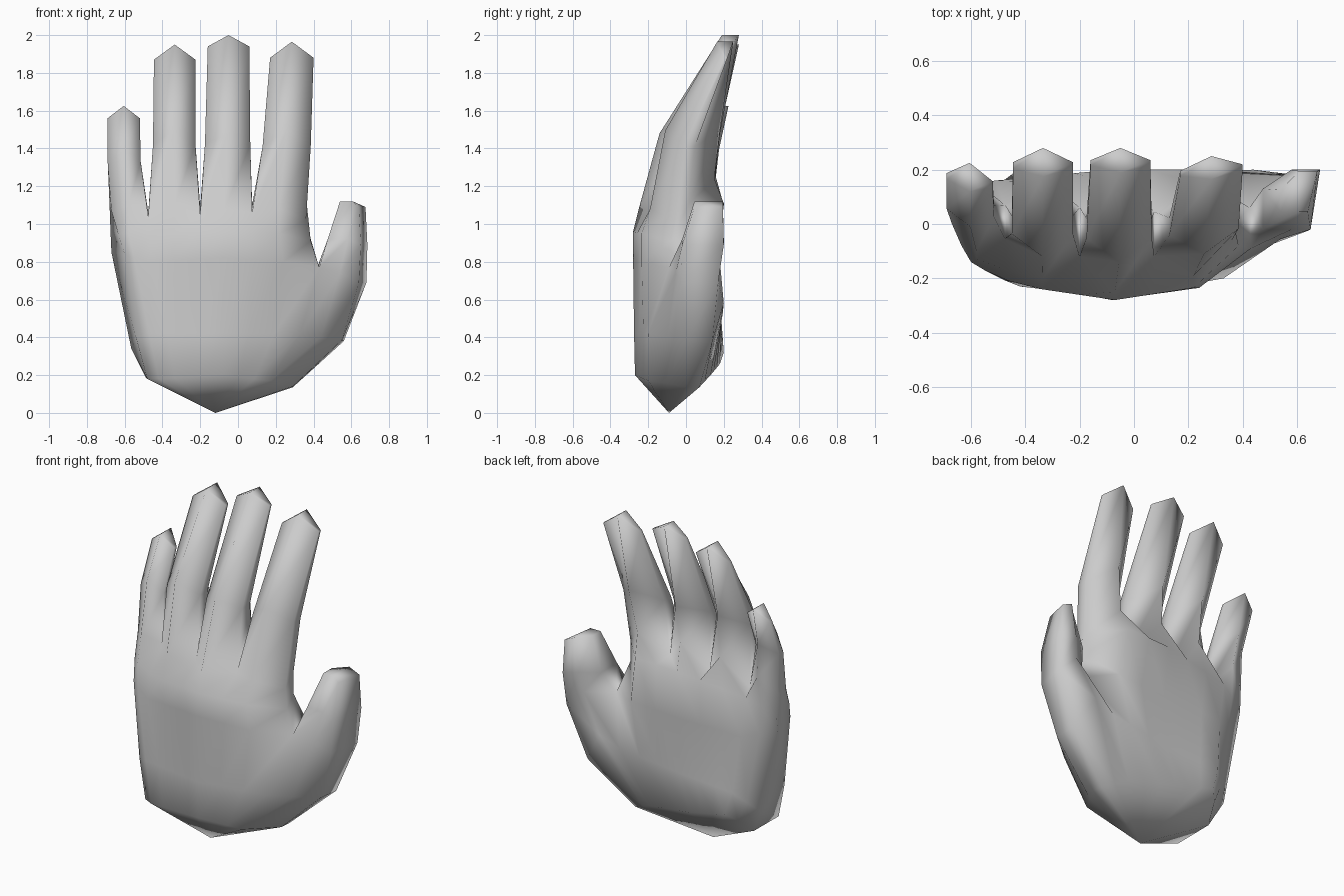
import bpy, bmesh, math
from mathutils import Vector

cube = bpy.data.objects.get("Cube")
if cube:
    bpy.data.objects.remove(cube)

skin = bpy.data.materials.new("plain grey")
skin.use_nodes = True
grey = (0.6, 0.6, 0.6, 1)
skin.diffuse_color = grey
skin.node_tree.nodes["Principled BSDF"].inputs["Base Color"].default_value = grey

bm = bmesh.new()


def row(keys):
    """Make one row of vertices, filling the columns between the given keys."""
    columns = sorted(keys)
    verts = []
    for start, end in zip(columns, columns[1:]):
        a, b = Vector(keys[start]), Vector(keys[end])
        for c in range(start, end):
            verts.append(bm.verts.new(a.lerp(b, (c - start) / (end - start))))
    verts.append(bm.verts.new(keys[columns[-1]]))
    return verts


def bridge(lower, upper, closed=False):
    """Join two rows of vertices with quads."""
    count = min(len(lower), len(upper))
    for i in range(count if closed else count - 1):
        j = (i + 1) % count
        bm.faces.new((lower[i], lower[j], upper[j], upper[i]))


# Back of the hand, rows from wrist to knuckles; columns from little finger to thumb
front = [
    row({0: (-.48, -.2, .18), 1: (-.42, -.23, .18), 5: (-.08, -.27, .2),
         8: (.17, -.2, .17), 10: (.29, .0, .14)}),
    row({0: (-.54, -.17, .4), 1: (-.47, -.21, .42), 5: (-.08, -.275, .42),
         8: (.33, -.2, .42), 10: (.55, .0, .385)}),
    row({0: (-.6, -.14, .84), 1: (-.55, -.17, .82), 2: (-.46, -.21, .8), 5: (-.08, -.28, .82),
         7: (.24, -.235, .8), 8: (.43, -.09, .77), 9: (.54, -.055, .74),
         10: (.64, -.025, .69)}),
    row({0: (-.635, -.08, .95), 1: (-.58, -.13, .95), 2: (-.47, -.17, .93), 3: (-.34, -.24, .95),
         5: (-.07, -.28, .96), 7: (.22, -.235, .95), 8: (.385, -.08, .91)}),
    row({0: (-.67, -.0, 1.07), 1: (-.58, -.1, 1.1), 2: (-.475, -.055, 1.04),
         3: (-.335, -.2, 1.1), 4: (-.2, -.12, 1.05), 5: (-.07, -.25, 1.08),
         6: (.075, -.12, 1.06), 7: (.22, -.19, 1.08), 8: (.36, -.06, 1.02)}),
]

# Palm side, ending in a ridge below the fingers
back = [
    row({0: (-.49, .05, .19), 1: (-.45, .15, .28), 2: (-.4, .2, .32), 5: (-.15, .18, .26),
         8: (.15, .13, .2), 10: (.29, .07, .135)}),
    row({0: (-.565, .09, .34), 2: (-.44, .19, .46), 5: (-.08, .18, .48),
         8: (.31, .195, .53), 9: (.44, .2, .58), 10: (.56, .14, .38)}),
    row({0: (-.67, .08, .85), 2: (-.48, .16, .8), 5: (-.08, .165, .8),
         7: (.25, .17, .82), 8: (.425, .06, .785), 9: (.56, .18, .8), 10: (.68, .17, .69)}),
    row({0: (-.675, .1, .96), 2: (-.51, .16, 1.04), 5: (-.08, .2, 1.1),
         7: (.2, .2, 1.11), 8: (.37, .0, .97)}),
    row({0: (-.68, .1, 1.1), 1: (-.58, .15, 1.18), 2: (-.475, .07, 1.06),
         3: (-.335, .155, 1.24), 4: (-.2, .06, 1.09), 5: (-.07, .155, 1.26),
         6: (.075, .045, 1.1), 7: (.22, .15, 1.24), 8: (.365, .01, 1.1)}),
]

for side in (front, back):
    for lower, upper in zip(side, side[1:]):
        bridge(lower, upper)

# Narrow outer edges of the hand
for r in range(len(front) - 1):
    for c in (0, 10 if r < 2 else 8):
        bm.faces.new((front[r][c], back[r][c], back[r + 1][c], front[r + 1][c]))

# Pointed wrist end
wrist = bm.verts.new((-.12, -.09, 0))
rim = front[0] + back[0][::-1]
for a, b in zip(rim, rim[1:] + rim[:1]):
    bm.faces.new((a, b, wrist))


def digit(level, column, sections, peak=0, twist=0, tilt=0, flare=0):
    """Grow a six-sided digit from three columns and close it with a roof-shaped tip."""
    ring = front[level][column:column + 3] + back[level][column:column + 3][::-1]
    for left, right, z, near, far in sections:
        mid, depth = (left + right) / 2, far - near
        side_near, side_far = near + depth * .28, far - depth * .5
        if flare:
            side_near, side_far = near, far
        points = [(left, side_near - twist, z), (mid, near, z + peak),
                  (right - flare, side_near + twist, z - tilt),
                  (right, side_far + twist, z - tilt), (mid, far, z + peak),
                  (left, side_far - twist - flare * 2, z)]
        upper = [bm.verts.new(p) for p in points]
        bridge(ring, upper, closed=True)
        ring = upper
    fl, f, fr, br, b, bl = ring
    bm.faces.new((fl, f, b, bl))
    bm.faces.new((f, fr, br, b))


# Fingers and thumb; sections: left, right, height, near y, far y
digit(4, 0, [(-.69, -.515, 1.33, -.01, .175), (-.69, -.52, 1.56, .12, .225)],
      peak=.065, twist=-.015)
digit(4, 2, [(-.45, -.225, 1.42, -.12, .18), (-.445, -.225, 1.87, .175, .28)], peak=.08)
digit(4, 4, [(-.175, .065, 1.42, -.14, .18), (-.16, .06, 1.94, .19, .28)], peak=.06)
digit(4, 6, [(.13, .385, 1.41, -.11, .18), (.17, .4, 1.88, .165, .25)],
      peak=.085, twist=.012)
digit(2, 8, [(.475, .685, .92, -.02, .2), (.54, .675, 1.12, .045, .195)],
      tilt=.03, flare=.035)

bmesh.ops.recalc_face_normals(bm, faces=bm.faces)
mesh = bpy.data.meshes.new("hand")
bm.to_mesh(mesh)
bm.free()
mesh.materials.append(skin)
hand = bpy.data.objects.new("hand", mesh)
bpy.context.collection.objects.link(hand)

# Smooth skin
bpy.ops.object.select_all(action='DESELECT')
hand.select_set(True)
bpy.context.view_layer.objects.active = hand
bpy.ops.object.shade_smooth_by_angle(angle=math.radians(120))
